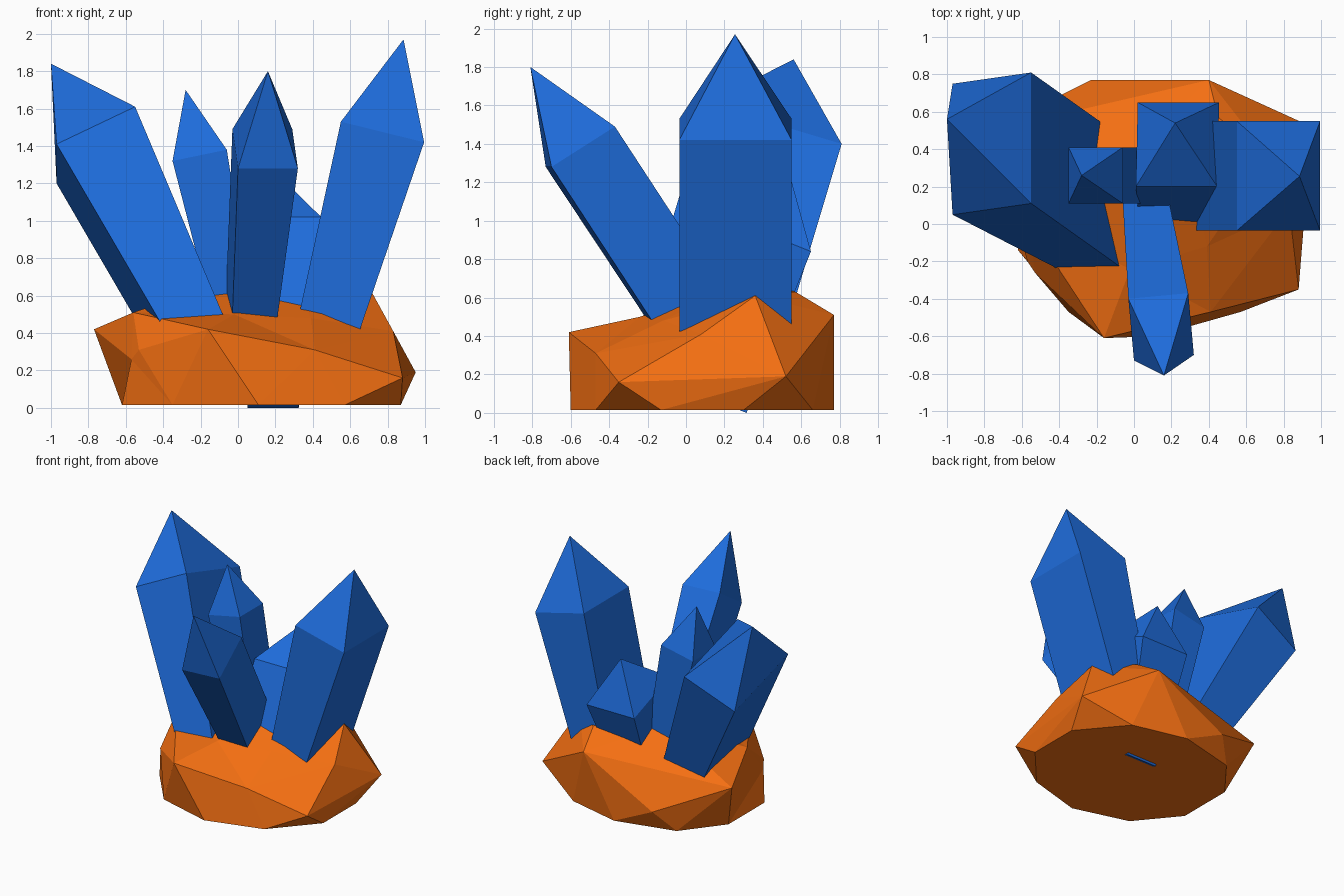
import bpy, bmesh
from mathutils import Vector as V

if "Cube" in bpy.data.objects:
    bpy.data.objects.remove(bpy.data.objects["Cube"])


def material(name, rgb):
    m = bpy.data.materials.new(name)
    m.diffuse_color = (*rgb, 1)
    m.use_nodes = True
    m.node_tree.nodes["Principled BSDF"].inputs["Base Color"].default_value = m.diffuse_color
    return m


BLUE = material("crystal_blue", (0.013, 0.15, 0.71))
ORANGE = material("rock_orange", (0.91, 0.16, 0.006))


def add_object(name, bm, mat):
    bmesh.ops.recalc_face_normals(bm, faces=bm.faces)
    me = bpy.data.meshes.new(name)
    bm.to_mesh(me)
    bm.free()
    me.materials.append(mat)
    bpy.context.collection.objects.link(bpy.data.objects.new(name, me))


def crystal(name, corner, side_u, side_w, tip, drop, taper=0.63):
    """Four-sided shaft with a pointed cap; side_u narrows toward the root.
    drop is the offset from the shoulder centre to the root centre."""
    corner, u, w, drop = V(corner), V(side_u) / 2, V(side_w) / 2, V(drop)
    centre = corner + u + w
    signs = ((-1, -1), (1, -1), (1, 1), (-1, 1))
    bm = bmesh.new()
    top = [bm.verts.new(centre + u * a + w * b) for a, b in signs]
    root = [bm.verts.new(centre + drop + u * a * taper + w * b) for a, b in signs]
    peak = bm.verts.new(tip)
    for i in range(4):
        j = (i + 1) % 4
        bm.faces.new((root[i], root[j], top[j], top[i]))
        bm.faces.new((top[i], top[j], peak))
    bm.faces.new(root[::-1])
    add_object(name, bm, BLUE)


# Crystals
crystal("left_crystal", (-0.97, 0.05, 1.41), (0.42, 0.06, 0.20), (0, 0.70, -0.21),
        (-1.0, 0.56, 1.84), (0.60, -0.36, -1.2))
crystal("right_crystal", (0.55, -0.035, 1.53), (0.445, 0, -0.11), (0, 0.585, 0),
        (0.885, 0.255, 1.97), (-0.39, 0, -1.4))
crystal("front_crystal", (0.0, -0.73, 1.28), (0.32, 0.03, 0), (-0.03, 0.33, 0.21),
        (0.16, -0.81, 1.80), (-0.105, 0.79, -1.2))
crystal("short_back_crystal", (0.01, 0.20, 1.02), (0.435, 0, 0), (0.01, 0.45, -0.18),
        (0.22, 0.54, 1.24), (-0.05, -0.335, -0.84))
crystal("middle_crystal", (-0.35, 0.11, 1.32), (0.29, 0, 0.06), (0, 0.30, 0),
        (-0.28, 0.26, 1.70), (0.24, 0, -1.15))

# Rock base: flat ten-sided foot, bulging waist, low crown
foot = [(0.87, 0.30), (0.87, -0.13), (0.57, -0.47), (0.11, -0.60), (-0.35, -0.47),
        (-0.62, -0.14), (-0.62, 0.33), (-0.37, 0.65), (0.12, 0.77), (0.57, 0.66)]
waist = [(0.88, -0.35, 0.16), (0.41, -0.47, 0.31), (-0.16, -0.61, 0.42),
         (-0.53, -0.26, 0.31), (-0.57, -0.20, 0.26), (-0.77, 0.50, 0.42),
         (-0.23, 0.77, 0.18), (0.40, 0.77, 0.51), (0.95, 0.52, 0.19), (0.83, 0.08, 0.41)]
crown = [(0.72, 0.36, 0.61), (0.45, 0.57, 0.63), (0.30, 0.25, 0.66), (-0.05, 0.35, 0.69),
         (-0.56, 0.0, 0.51), (0.39, -0.12, 0.48), (-0.02, -0.24, 0.50)]
points = [V((x, y, 0.015)) for x, y in foot] + [V(p) for p in waist + crown]

# Skin the points by their direction from the middle, then put them in place
bm = bmesh.new()
mid = V((0.1, 0.1, 0.2))
place = {}
for p in points:
    d = p - mid
    d.z *= 2
    place[bm.verts.new(d.normalized())] = p
bmesh.ops.convex_hull(bm, input=list(bm.verts))
for v, p in place.items():
    v.co = p
bmesh.ops.dissolve_limit(bm, angle_limit=0.01, verts=list(bm.verts), edges=list(bm.edges))
add_object("rock_base", bm, ORANGE)
